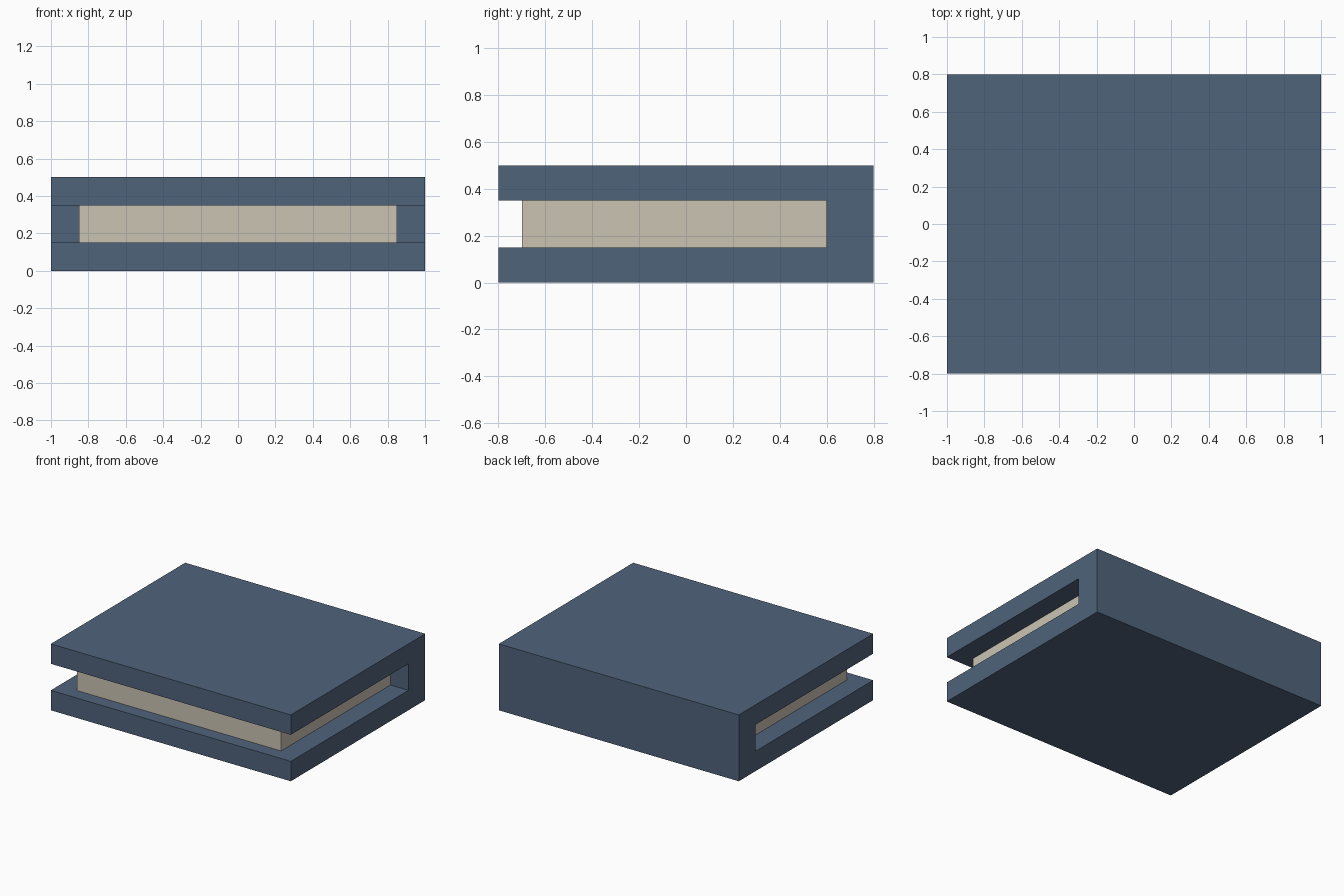
import bpy

if "Cube" in bpy.data.objects:
    bpy.data.objects.remove(bpy.data.objects["Cube"])


def material(name, rgb):
    mat = bpy.data.materials.new(name)
    mat.diffuse_color = (*rgb, 1.0)
    mat.use_nodes = True
    mat.node_tree.nodes["Principled BSDF"].inputs["Base Color"].default_value = mat.diffuse_color
    return mat


def extrude_profile(name, profile, half_width, mat):
    """Extrude a closed (y, z) profile along x, symmetric about x = 0."""
    n = len(profile)
    verts = [(x, y, z) for x in (-half_width, half_width) for y, z in profile]
    faces = [tuple(reversed(range(n))), tuple(range(n, 2 * n))]
    faces += [(i, (i + 1) % n, n + (i + 1) % n, n + i) for i in range(n)]
    mesh = bpy.data.meshes.new(name)
    mesh.from_pydata(verts, [], faces)
    mesh.materials.append(mat)
    obj = bpy.data.objects.new(name, mesh)
    bpy.context.collection.objects.link(obj)
    return obj


cover_blue = material("slate blue cover", (0.080, 0.126, 0.197))
page_cream = material("cream paper", (0.597, 0.552, 0.456))

# Cover: two thick boards joined by the spine at the back
extrude_profile("book_cover", [
    (-0.8, 0.0), (0.8, 0.0), (0.8, 0.5), (-0.8, 0.5),
    (-0.8, 0.35), (0.6, 0.35), (0.6, 0.15), (-0.8, 0.15),
], 1.0, cover_blue)

# Page block: fills the slot, set back from the cover edges
extrude_profile("page_block", [
    (-0.7, 0.15), (0.6, 0.15), (0.6, 0.35), (-0.7, 0.35),
], 0.85, page_cream)
